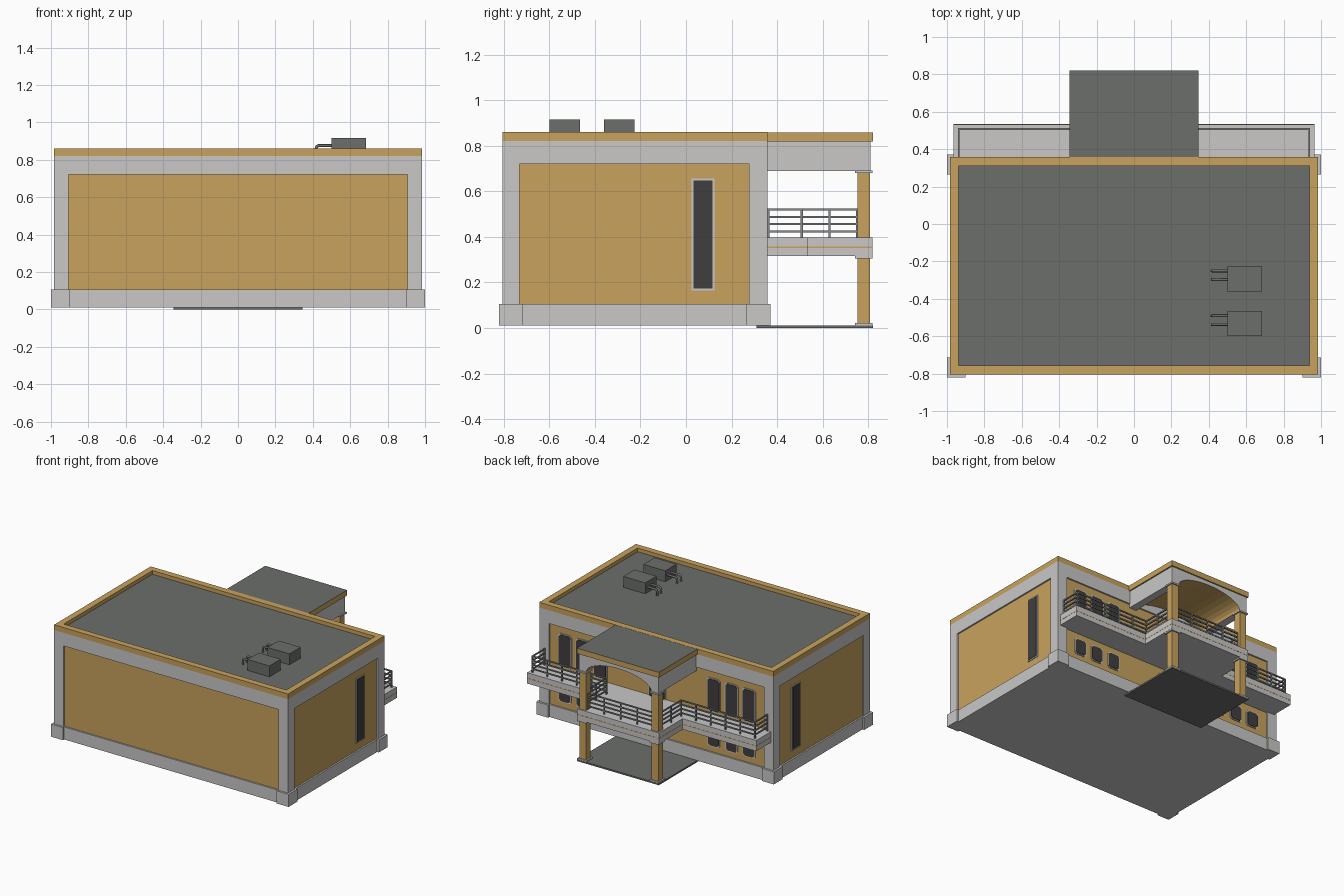
import bpy, bmesh, math
from mathutils import Vector

if "Cube" in bpy.data.objects:
    bpy.data.objects.remove(bpy.data.objects["Cube"])


def material(name, rgb):
    m = bpy.data.materials.new(name)
    m.diffuse_color = (*rgb, 1)
    m.use_nodes = True
    m.node_tree.nodes["Principled BSDF"].inputs["Base Color"].default_value = m.diffuse_color
    return m


OCHRE = material("ochre_paint", (0.58, 0.365, 0.11))
STONE = material("light_grey_stone", (0.585, 0.58, 0.575))
ROOF = material("dark_grey_roofing", (0.148, 0.156, 0.148))
GLASS = material("dark_glass", (0.052, 0.048, 0.05))
RAIL = material("grey_metal", (0.25, 0.255, 0.26))


def finish(name, bm, *mats):
    bmesh.ops.recalc_face_normals(bm, faces=bm.faces)
    me = bpy.data.meshes.new(name)
    bm.to_mesh(me)
    bm.free()
    for m in mats:
        me.materials.append(m)
    ob = bpy.data.objects.new(name, me)
    bpy.context.collection.objects.link(ob)
    return ob


def add_box(bm, x0, x1, y0, y1, z0, z1):
    v = bmesh.ops.create_cube(bm, size=1)["verts"]
    for p in v:
        p.co = Vector((x1 if p.co.x > 0 else x0, y1 if p.co.y > 0 else y0,
                       z1 if p.co.z > 0 else z0))


def box(name, mat, *dims):
    bm = bmesh.new()
    add_box(bm, *dims)
    return finish(name, bm, mat)


def extrude_profile(bm, pts, vec):
    face = bm.faces.new([bm.verts.new(p) for p in pts])
    geo = bmesh.ops.extrude_face_region(bm, geom=[face])["geom"]
    bmesh.ops.translate(bm, vec=vec, verts=[g for g in geo if isinstance(g, bmesh.types.BMVert)])
    bm.faces.ensure_lookup_table()


# Main body: recessed ochre walls between grey base, top band and corner piers
X, Y0, Y1 = 0.985, -0.805, 0.357
R = 0.012
box("walls", OCHRE, -X + R, X - R, Y0 + R, Y1 - R, 0.1, 0.73)
box("base_band", STONE, -X, X, Y0, Y1, 0.01, 0.105)
box("top_band", STONE, -X, X, Y0, Y1, 0.72, 0.82)
bm = bmesh.new()
for s in (-1, 1):
    xs = sorted((s * X, s * (X - 0.08)))
    add_box(bm, *xs, Y0, Y0 + 0.075, 0.1, 0.725)
    add_box(bm, *xs, Y1 - 0.08, Y1, 0.1, 0.725)
finish("corner_piers", bm, STONE)
bm = bmesh.new()
for s in (-1, 1):
    xs = sorted((s * 1.0, s * 0.9))
    add_box(bm, *xs, -0.82, -0.715, 0.01, 0.106)
    add_box(bm, *xs, 0.265, 0.372, 0.01, 0.106)
finish("corner_plinths", bm, STONE)

# Roof deck and parapet rim
box("roof_deck", ROOF, -X + 0.03, X - 0.03, Y0 + 0.03, Y1 - 0.03, 0.815, 0.832)
bm = bmesh.new()
T = 0.048
add_box(bm, -X, X, Y0, Y0 + T, 0.82, 0.86)
add_box(bm, -X, X, Y1 - T, Y1, 0.82, 0.86)
add_box(bm, -X, -X + T, Y0 + T, Y1 - T, 0.82, 0.86)
add_box(bm, X - T, X, Y0 + T, Y1 - T, 0.82, 0.86)
finish("parapet", bm, OCHRE)

# Tall side windows: thin frame plate with glass plate over it
for s, side in ((-1, "left"), (1, "right")):
    a = s * (X - R)
    box(side + "_window_frame", STONE, *sorted((a, a + s * 0.006)), 0.024, 0.126, 0.164, 0.656)
    box(side + "_window_glass", GLASS, *sorted((a, a + s * 0.009)), 0.033, 0.117, 0.173, 0.647)


# Back windows and doors: plates with clipped corners
def clipped_plate(bm, cx, w, z0, z1, c, depth):
    h = w / 2
    pts = [(-h + c, z0), (h - c, z0), (h, z0 + c), (h, z1 - c),
           (h - c, z1), (-h + c, z1), (-h, z1 - c), (-h, z0 + c)]
    extrude_profile(bm, [(cx + x, Y1 - R, z) for x, z in pts], Vector((0, depth, 0)))


def openings(name, centres, w, z0, z1):
    frames, panes = bmesh.new(), bmesh.new()
    for cx in centres:
        clipped_plate(frames, cx, w + 0.014, z0 - 0.007, z1 + 0.007, 0.014, 0.006)
        clipped_plate(panes, cx, w, z0, z1, 0.014, 0.0095)
    finish(name + "_frames", frames, STONE)
    finish(name + "_glass", panes, GLASS)


CENTRES = [s * x for s in (-1, 1) for x in (0.477, 0.628, 0.775)]
openings("upper_windows", CENTRES, 0.098, 0.42, 0.66)
openings("lower_windows", CENTRES, 0.09, 0.155, 0.265)
openings("upper_door", [0], 0.13, 0.39, 0.66)
openings("lower_door", [0], 0.13, 0.09, 0.268)

# Ground slab under the porch
box("porch_floor", ROOF, -0.345, 0.345, 0.31, 0.82, 0.0, 0.012)

# T-shaped balcony slab with a thin ochre line
def tee(name, mat, out, z0, z1):
    a, b, c, d = 0.965 + out, 0.345 + out, 0.533 + out, 0.818 + out
    pts = [(-a, 0.34), (a, 0.34), (a, c), (b, c), (b, d), (-b, d), (-b, c), (-a, c)]
    bm = bmesh.new()
    extrude_profile(bm, [(x, y, z0) for x, y in pts], Vector((0, 0, z1 - z0)))
    return finish(name, bm, mat)


tee("balcony_slab", STONE, 0, 0.315, 0.397)
tee("balcony_line", OCHRE, 0.001, 0.351, 0.357)

# Porch columns with grey bases and capitals
cols, caps = bmesh.new(), bmesh.new()
for cx in (-0.305, 0.305):
    for z0, z1 in ((0.012, 0.315), (0.395, 0.695)):
        add_box(cols, cx - 0.028, cx + 0.028, 0.752, 0.808, z0, z1)
    for z0, z1 in ((0.01, 0.022), (0.305, 0.316), (0.681, 0.692)):
        add_box(caps, cx - 0.038, cx + 0.038, 0.742, 0.818, z0, z1)
finish("porch_columns", cols, OCHRE)
finish("column_caps", caps, STONE)

# Vaulted porch beam: grey outside, ochre soffit
bm = bmesh.new()
N = 16
pts = [(-0.335, 0.69), (-0.335, 0.82), (0.335, 0.82), (0.335, 0.69)]
pts += [(0.275 * math.cos(math.pi * i / N), 0.69 + 0.1 * math.sin(math.pi * i / N)) for i in range(N + 1)]
extrude_profile(bm, [(x, 0.35, z) for x, z in pts], Vector((0, 0.46, 0)))
vault = finish("porch_vault", bm, STONE, OCHRE)
for f in vault.data.polygons:
    c = f.center
    if abs(f.normal.y) < 0.5 and abs(c.x) < 0.276 and c.z < 0.8:
        f.material_index = 1

# Porch roof: ochre edge, dark top
bm = bmesh.new()
add_box(bm, -0.345, 0.345, 0.355, 0.82, 0.818, 0.859)
roof = finish("porch_roof", bm, OCHRE, ROOF)
for f in roof.data.polygons:
    if f.normal.z > 0.5:
        f.material_index = 1

# Balcony railings: four rails with evenly spaced posts along each run
bm = bmesh.new()
H = 0.0045


def railing(a, b, posts):
    x0, x1 = sorted((a[0], b[0]))
    y0, y1 = sorted((a[1], b[1]))
    for z in (0.424, 0.456, 0.488, 0.520):
        add_box(bm, x0 - H, x1 + H, y0 - H, y1 + H, z - H, z + H)
    for i in range(posts + 1):
        x = a[0] + (b[0] - a[0]) * i / posts
        y = a[1] + (b[1] - a[1]) * i / posts
        add_box(bm, x - H, x + H, y - H, y + H, 0.39, 0.52)


for s in (-1, 1):
    railing((s * 0.937, 0.362), (s * 0.937, 0.508), 1)
    railing((s * 0.937, 0.508), (s * 0.315, 0.508), 5)
    railing((s * 0.315, 0.508), (s * 0.315, 0.75), 2)
railing((-0.278, 0.785), (0.278, 0.785), 4)
finish("balcony_railing", bm, RAIL)

# Rooftop cooling units with bent pipes
for i, y in enumerate((-0.36, -0.6)):
    box(f"cooling_unit_{i}", ROOF, 0.5, 0.685, y, y + 0.135, 0.83, 0.915)
    cu = bpy.data.curves.new(f"unit_pipes_{i}", "CURVE")
    cu.dimensions = "3D"
    cu.bevel_depth = 0.008
    cu.bevel_resolution = 2
    cu.use_fill_caps = True
    for py in (y + 0.063, y + 0.11):
        sp = cu.splines.new("POLY")
        path = [(0.51, 0.876), (0.432, 0.876), (0.422, 0.871), (0.418, 0.862), (0.418, 0.828)]
        sp.points.add(len(path) - 1)
        for p, (x, z) in zip(sp.points, path):
            p.co = (x, py, z, 1)
    cu.materials.append(ROOF)
    bpy.context.collection.objects.link(bpy.data.objects.new(f"unit_pipes_{i}", cu))
